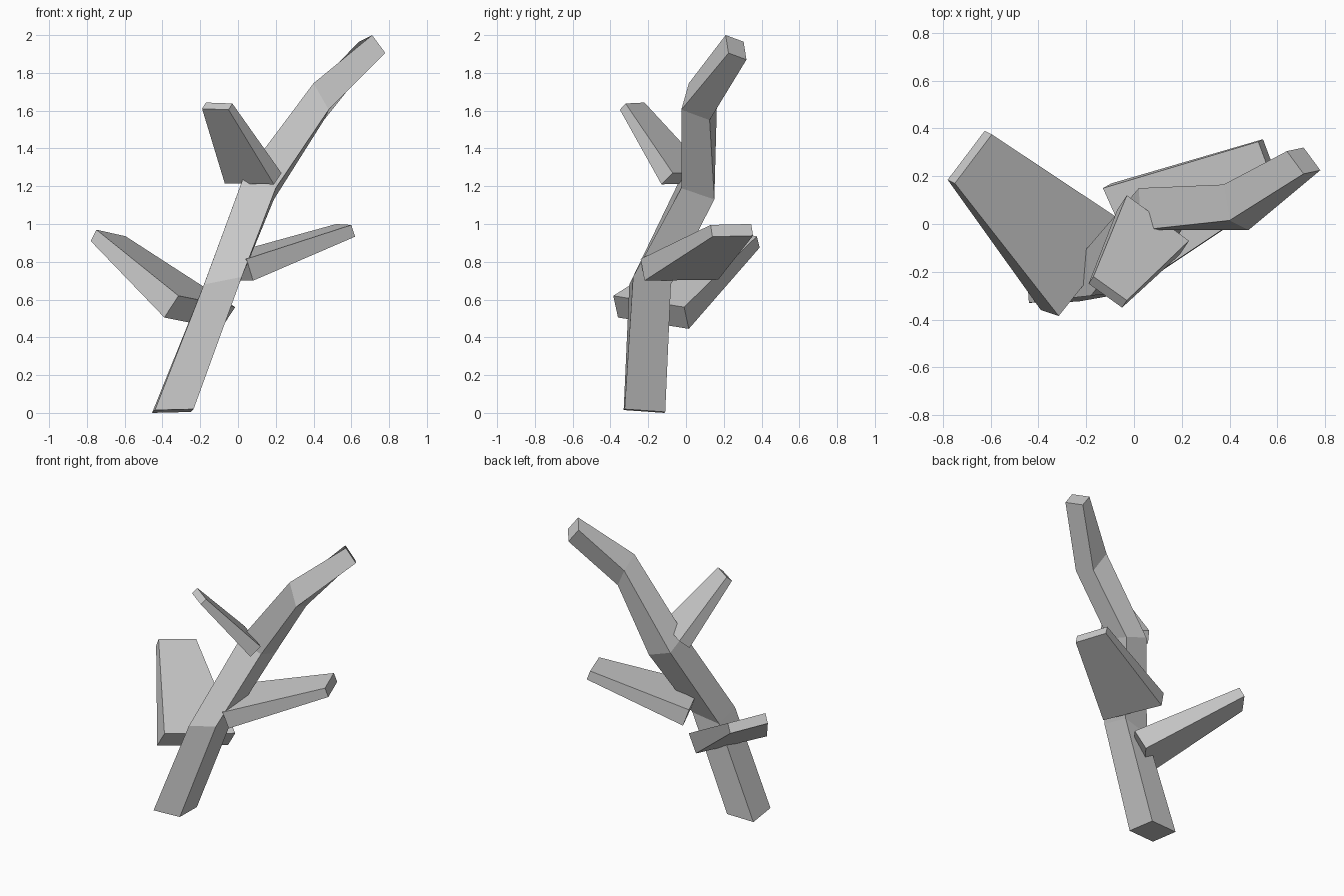
import bpy, bmesh
from mathutils import Vector


def loft(name, sections):
    """Four-sided tapered limb; each section is a corner plus two edge vectors."""
    bm = bmesh.new()
    rings = []
    for c, u, v in sections:
        c, u, v = Vector(c), Vector(u), Vector(v)
        rings.append([bm.verts.new(p) for p in (c, c + u, c + u + v, c + v)])
    for a, b in zip(rings, rings[1:]):
        for i in range(4):
            j = (i + 1) % 4
            bm.faces.new((a[i], a[j], b[j], b[i]))
    bm.faces.new(rings[0][::-1])
    bm.faces.new(rings[-1])
    bmesh.ops.recalc_face_normals(bm, faces=bm.faces)
    mesh = bpy.data.meshes.new(name)
    bm.to_mesh(mesh)
    bm.free()
    obj = bpy.data.objects.new(name, mesh)
    bpy.context.collection.objects.link(obj)
    return obj


# Main stem, bending to the right as it rises
loft("stem", [
    ((-0.44, -0.33, 0.015), (0.205, 0.005, 0.005), (-0.015, 0.215, -0.015)),
    ((-0.18, -0.30, 0.68), (0.20, 0.02, 0.04), (-0.015, 0.20, -0.04)),
    ((0.03, -0.025, 1.25), (0.17, 0.0, -0.06), (-0.01, 0.175, -0.06)),
    ((0.40, 0.015, 1.745), (0.08, -0.04, -0.14), (-0.025, 0.15, -0.055)),
    ((0.71, 0.21, 2.0), (0.07, 0.015, -0.095), (-0.07, 0.095, -0.035)),
])

# Upper branch, leaning forward
loft("upper_branch", [
    ((0.19, -0.13, 1.21), (-0.26, 0.19, 0.005), (0.04, 0.06, 0.06)),
    ((-0.05, -0.35, 1.605), (-0.14, 0.10, 0.005), (0.02, 0.03, 0.033)),
])

# Right branch
loft("right_branch", [
    ((0.045, -0.24, 0.815), (-0.175, 0.39, 0.005), (0.035, 0.02, -0.115)),
    ((0.60, 0.13, 0.995), (-0.08, 0.215, 0.005), (0.02, 0.01, -0.062)),
])

# Left branch, the widest
loft("left_branch", [
    ((-0.315, -0.385, 0.62), (0.30, 0.375, -0.06), (-0.075, 0.025, -0.115)),
    ((-0.75, 0.17, 0.97), (0.155, 0.205, -0.035), (-0.03, 0.015, -0.06)),
])
